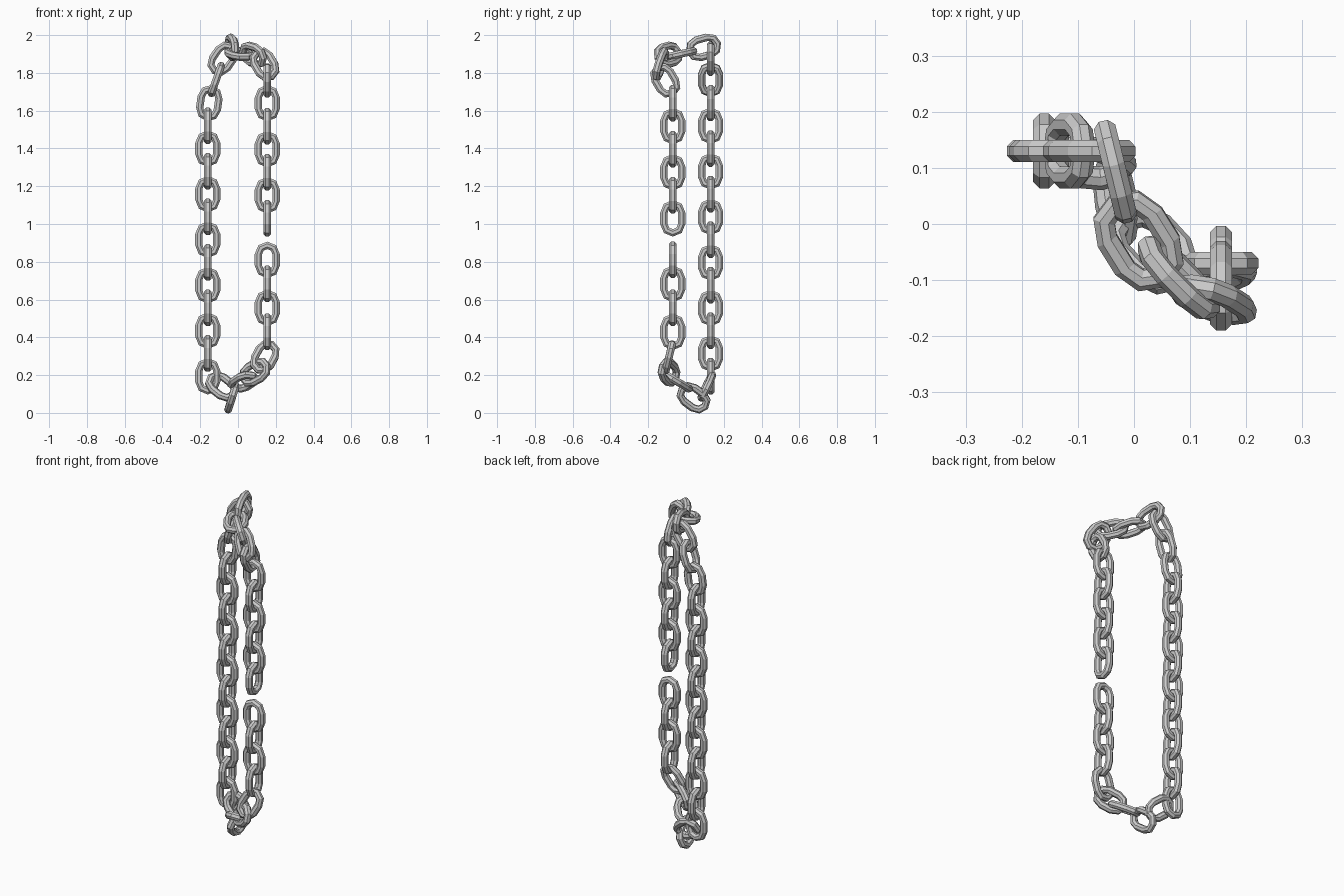
import bpy, bmesh, math
from mathutils import Vector

if "Cube" in bpy.data.objects:
    bpy.data.objects.remove(bpy.data.objects["Cube"])

WIRE, SIDES = 0.0205, 8      # wire radius and facets
BEND, STRAIGHT = 0.047, 0.030  # end radius and half straight length

# Centre line of one link: two faceted half circles
PATH = []
for k in range(5):
    a = math.pi * k / 4
    PATH.append((BEND * math.cos(a), STRAIGHT + BEND * math.sin(a), a))
PATH += [(-x, -y, a + math.pi) for x, y, a in PATH]


def link(name, centre, axis, normal):
    """One chain link, long direction = axis, opening faces normal."""
    v = Vector(axis).normalized()
    n = Vector(normal)
    n = (n - v * n.dot(v)).normalized()
    u = v.cross(n)
    c = Vector(centre)
    bm = bmesh.new()
    rings = []
    for x, y, a in PATH:
        out = u * math.cos(a) + v * math.sin(a)
        ring = []
        for j in range(SIDES):
            t = 2 * math.pi * (j + 0.5) / SIDES
            p = c + u * x + v * y + (out * math.cos(t) + n * math.sin(t)) * WIRE * 1.04
            ring.append(bm.verts.new(p))
        rings.append(ring)
    for i, r in enumerate(rings):
        s = rings[(i + 1) % len(rings)]
        for j in range(SIDES):
            k = (j + 1) % SIDES
            bm.faces.new((r[j], s[j], s[k], r[k]))
    bmesh.ops.recalc_face_normals(bm, faces=bm.faces)
    me = bpy.data.meshes.new(name)
    bm.to_mesh(me)
    bm.free()
    bpy.context.collection.objects.link(bpy.data.objects.new(name, me))


def strand(name, x, y, top, count, pitch):
    """Hanging run of links, alternately turned by 90 degrees."""
    for i in range(count):
        link(f"{name}_{i + 1}", (x, y, top - i * pitch), (0, 0, 1),
             (1, 0, 0) if i % 2 else (0, 1, 0))


# Straight hanging runs; the right one is broken in the middle
strand("left_strand_link", -0.16, 0.13, 1.64 - 0.241, 11, 0.1205)
link("left_strand_upper_edge", (-0.16, 0.13, 1.52), (0, 0, 1), (1, 0, 0))
link("left_strand_top", (-0.152, 0.13, 1.64), (0.14, 0, 1), (0, 1, 0))
strand("right_upper_link", 0.155, -0.07, 1.64, 6, 0.122)
strand("right_lower_link", 0.155, -0.07, 0.81, 4, 0.127)

# Links draped across the top: centre, axis, normal
TOP = [
    ((-0.115, 0.13, 1.765), (0.35, 0, 1), (1, 0, -0.35)),
    ((-0.08, 0.13, 1.875), (0.55, 0, 0.8), (0, 1, 0)),
    ((-0.033, 0.093, 1.935), (0.22, -0.9, -0.25), (1, 0.25, 0)),
    ((0.008, -0.03, 1.90), (0.5, -0.8, -0.18), (0, -0.22, 1)),
    ((0.08, -0.095, 1.895), (0.7, -0.7, -0.2), (0.7, 0.7, 0.3)),
    ((0.14, -0.135, 1.845), (0.5, -0.32, -0.85), (0.2, 1, -0.25)),
    ((0.155, -0.11, 1.76), (0, 0.5, -0.85), (1, 0, 0)),
]
# Links draped across the bottom
BOTTOM = [
    ((-0.085, 0.11, 0.14), (0.75, -0.25, -0.6), (0, 0.86, -0.5)),
    ((-0.032, 0.04, 0.08), (0.2, -0.8, 0.6), (1, 0, -0.3)),
    ((0.03, -0.045, 0.165), (0.6, -0.65, 0.4), (0, 0.5, 0.85)),
    ((0.09, -0.09, 0.215), (0.75, -0.4, 0.4), (-0.5, -0.8, 0.2)),
    ((0.142, -0.09, 0.295), (0.45, 0.2, 0.85), (0, 1, -0.22)),
]
for label, data in (("top", TOP), ("bottom", BOTTOM)):
    for i, d in enumerate(data):
        link(f"{label}_link_{i + 1}", *d)
